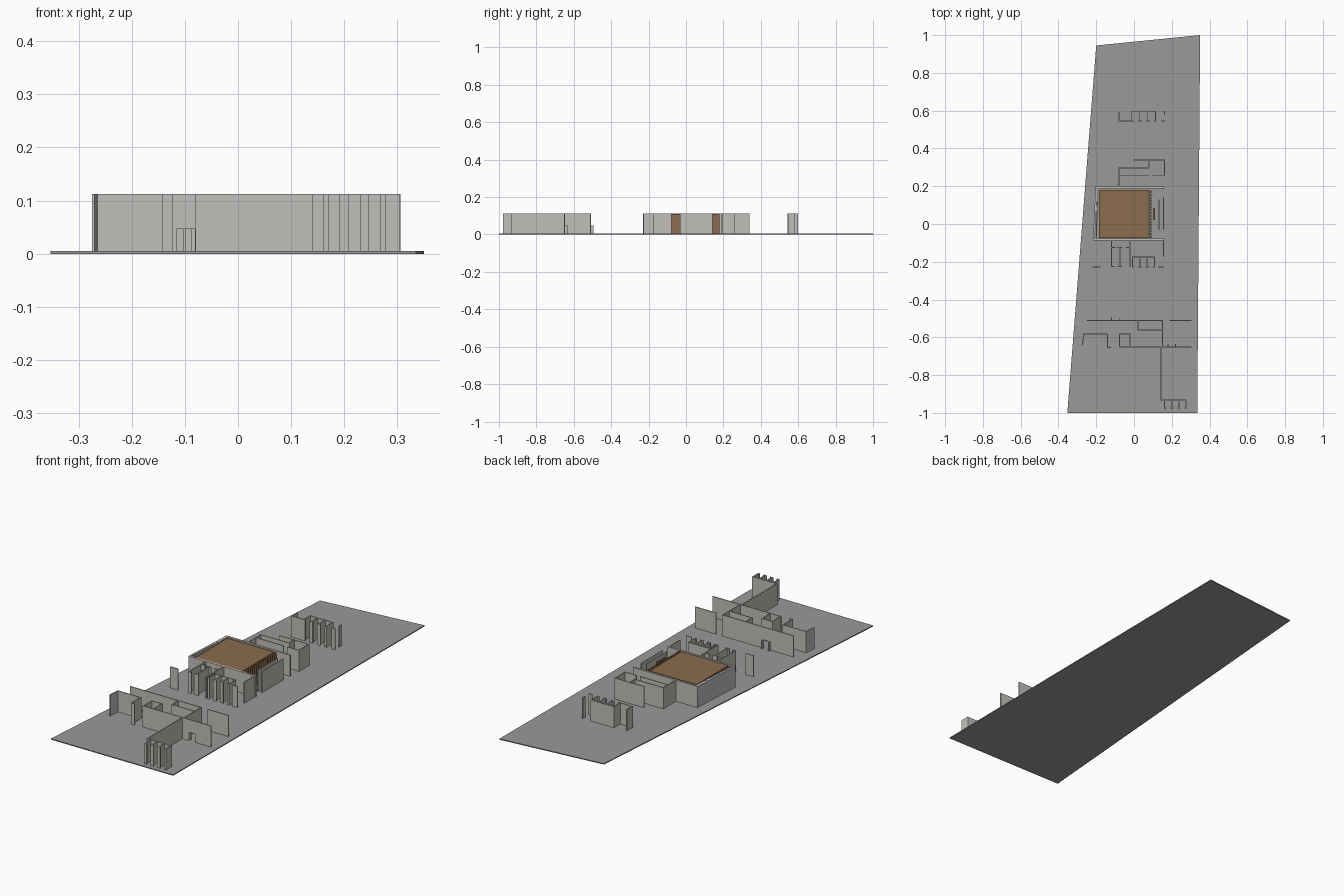
import bpy
import bmesh
from mathutils import Vector

cube = bpy.data.objects.get("Cube")
if cube:
    bpy.data.objects.remove(cube, do_unlink=True)

BASE, TOP, THIN = 0.004, 0.112, 0.005


def material(name, rgb):
    m = bpy.data.materials.new(name)
    m.use_nodes = True
    m.diffuse_color = (*rgb, 1)
    m.node_tree.nodes["Principled BSDF"].inputs["Base Color"].default_value = (*rgb, 1)
    return m


concrete = material("grey ground", (0.32, 0.325, 0.315))
plaster = material("pale plaster", (0.54, 0.53, 0.50))
timber = material("brown timber", (0.26, 0.15, 0.075))


def prism(bm, outline, z0, z1):
    """Extrude a flat outline between two heights."""
    face = bm.faces.new([bm.verts.new((x, y, z0)) for x, y in outline])
    top = bmesh.ops.extrude_face_region(bm, geom=[face])["geom"]
    for v in top:
        if isinstance(v, bmesh.types.BMVert):
            v.co.z = z1


def wall(bm, a, b, thick=THIN, z0=BASE, z1=TOP):
    """Upright wall along a line, its ends extended to close corners."""
    a, b = Vector(a), Vector(b)
    d = (b - a).normalized() * thick / 2
    n = Vector((-d.y, d.x))
    prism(bm, [a - d - n, b + d - n, b + d + n, a - d + n], z0, z1)


def finish(name, bm, mat):
    bmesh.ops.recalc_face_normals(bm, faces=bm.faces)
    mesh = bpy.data.meshes.new(name)
    bm.to_mesh(mesh)
    bm.free()
    mesh.materials.append(mat)
    obj = bpy.data.objects.new(name, mesh)
    bpy.context.collection.objects.link(obj)
    return obj


def walls(name, paths, thick=THIN, mat=plaster):
    bm = bmesh.new()
    for path in paths:
        for a, b in zip(path, path[1:]):
            wall(bm, a, b, thick)
    return finish(name, bm, mat)


def stalls(name, x0, x1, back, front, count=3):
    """Row of cubicles: back wall, dividers and short front panels."""
    bm = bmesh.new()
    wall(bm, (x0, back), (x1, back))
    step = (x1 - x0) / count
    for i in range(count + 1):
        x = x0 + i * step
        wall(bm, (x, back), (x, front))
        wall(bm, (max(x0, x - step / 6), front), (min(x1, x + step / 6), front))
    return finish(name, bm, plaster)


def door_wall(name, x0, x1, y, door, width=0.04, height=0.047):
    """Long wall with a low doorway lined by a shallow projecting frame."""
    bm = bmesh.new()
    l, r = door - width / 2, door + width / 2
    t = THIN / 2
    prism(bm, [(x0, y - t), (l, y - t), (l, y + t), (x0, y + t)], BASE, TOP)
    prism(bm, [(r, y - t), (x1, y - t), (x1, y + t), (r, y + t)], BASE, TOP)
    prism(bm, [(l, y - t), (r, y - t), (r, y + t), (l, y + t)], height, TOP)
    for x in (l, r):
        wall(bm, (x, y), (x, y + 0.013), z1=height)
    return finish(name, bm, plaster)


# Ground plate
bm = bmesh.new()
prism(bm, [(-0.353, -1), (0.335, -1), (0.35, 1), (-0.2, 0.945)], 0, 0.005)
finish("ground_plate", bm, concrete)

# Rear cubicles
stalls("rear_stalls", -0.012, 0.115, 0.597, 0.546)
walls("rear_side_walls", [
    [(-0.08, 0.59), (-0.08, 0.546), (-0.012, 0.546)],
    [(0.162, 0.583), (0.162, 0.597)],
    [(0.148, 0.546), (0.162, 0.546)]])

# Rooms behind the hall
walls("rear_rooms", [
    [(0, 0.338), (0.162, 0.338), (0.162, 0.258), (0.10, 0.258)],
    [(0.08, 0.338), (0.08, 0.297), (-0.08, 0.297), (-0.08, 0.2)],
    [(-0.08, 0.258), (0.075, 0.258)]])

# Central hall: thick walls, timber roof, slatted side and lobby
walls("hall_walls", [
    [(0.155, 0.193), (-0.198, 0.193), (-0.213, -0.083), (0.155, -0.083)]], thick=0.01)
walls("hall_inner_left_wall", [[(-0.192, 0.182), (-0.2, -0.075)]])
bm = bmesh.new()
prism(bm, [(-0.185, -0.075), (0.078, -0.075), (0.078, 0.18), (-0.185, 0.18)], 0.1, 0.11)
finish("hall_roof", bm, timber)
bm = bmesh.new()
prism(bm, [(0.082, -0.078), (0.088, -0.078), (0.088, 0.18), (0.082, 0.18)], BASE, 0.11)
for i in range(16):
    y = -0.07 + i * 0.016
    wall(bm, (0.09, y), (0.093, y), z1=0.11)
finish("hall_slatted_side", bm, timber)
walls("lobby_screen", [[(0.105, 0.025), (0.105, 0.08)]], 0.01, timber)
walls("lobby_walls", [
    [(0.132, -0.03), (0.132, 0.128)],
    [(0.155, -0.03), (0.155, 0.138)]])

# Rooms in front of the hall
stalls("middle_stalls", -0.008, 0.108, -0.175, -0.228)
walls("middle_rooms", [
    [(-0.12, -0.09), (-0.12, -0.225), (-0.105, -0.225)],
    [(-0.075, -0.125), (-0.075, -0.225)],
    [(-0.02, -0.09), (-0.02, -0.225)],
    [(-0.12, -0.125), (-0.10, -0.125)],
    [(-0.085, -0.125), (-0.065, -0.125)],
    [(-0.04, -0.125), (-0.02, -0.125)],
    [(-0.085, -0.225), (-0.065, -0.225)],
    [(-0.218, -0.228), (-0.18, -0.228)],
    [(0.155, -0.09), (0.155, -0.17)],
    [(0.13, -0.228), (0.155, -0.228)]])

# Front block
door_wall("front_block_rear_wall", -0.25, 0.15, -0.51, -0.098)
door_wall("front_block_wall", -0.08, 0.305, -0.65, 0.2)
walls("front_block_rooms", [
    [(0.19, -0.51), (0.303, -0.51)],
    [(0.022, -0.51), (0.022, -0.562), (0.15, -0.562)],
    [(0.15, -0.51), (0.15, -0.65)],
    [(-0.02, -0.65), (-0.02, -0.582), (-0.077, -0.582), (-0.077, -0.65)],
    [(-0.272, -0.638), (-0.267, -0.582), (-0.14, -0.582), (-0.14, -0.655), (-0.125, -0.655)]])

# Front corridor wall and cubicles
walls("front_corridor_wall", [[(0.142, -0.65), (0.142, -0.932), (0.165, -0.932)]])
stalls("front_stalls", 0.162, 0.276, -0.932, -0.975)
